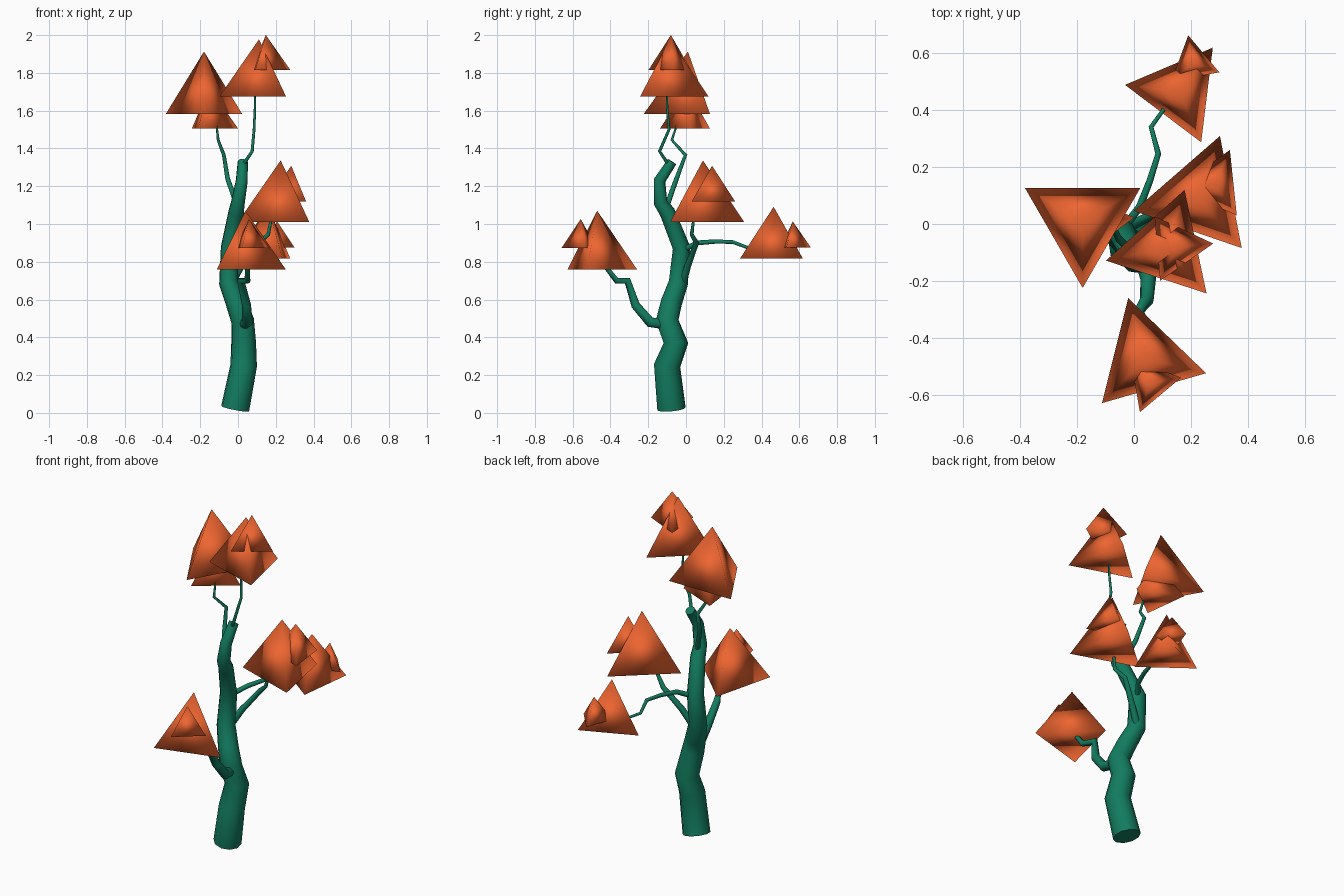
import bpy
from math import radians, cos, sin, sqrt

if "Cube" in bpy.data.objects:
    bpy.data.objects.remove(bpy.data.objects["Cube"])


def material(name, rgb):
    m = bpy.data.materials.new(name)
    m.diffuse_color = (*rgb, 1)
    m.use_nodes = True
    m.node_tree.nodes["Principled BSDF"].inputs["Base Color"].default_value = m.diffuse_color
    return m


bark = material("bark_green", (0.006, 0.2, 0.115))
leaf = material("leaf_orange", (0.85, 0.13, 0.03))


def tube(name, points, r0, r1):
    """Tapered limb through the points, radius r0 at the start, r1 at the end."""
    cu = bpy.data.curves.new(name, 'CURVE')
    cu.dimensions = '3D'
    cu.bevel_depth = 1
    cu.bevel_resolution = 3
    cu.use_fill_caps = True
    sp = cu.splines.new('POLY')
    sp.points.add(len(points) - 1)
    for i, (pt, co) in enumerate(zip(sp.points, points)):
        pt.co = (*co, 1)
        pt.radius = r0 + (r1 - r0) * i / (len(points) - 1)
    sp.use_smooth = True
    ob = bpy.data.objects.new(name, cu)
    bpy.context.collection.objects.link(ob)
    cu.materials.append(bark)


def tetra(name, x, y, z, r, angle):
    """Smooth-shaded regular tetrahedron: base centre, base radius, first corner angle."""
    a = [radians(angle + 120 * i) for i in range(3)]
    verts = [(r * cos(t), r * sin(t), 0) for t in a] + [(0, 0, r * sqrt(2))]
    me = bpy.data.meshes.new(name)
    me.from_pydata(verts, [], [(2, 1, 0), (0, 1, 3), (1, 2, 3), (2, 0, 3)])
    me.polygons.foreach_set("use_smooth", [True] * 4)
    me.materials.append(leaf)
    ob = bpy.data.objects.new(name, me)
    ob.location = (x, y, z)
    bpy.context.collection.objects.link(ob)


# Trunk
tube("trunk", [(-.015, -.077, .022), (.03, -.10, .25), (.03, -.053, .37), (.024, -.10, .49),
               (-.01, -.077, .585), (-.05, -.04, .69), (-.045, -.024, .875), (-.01, -.098, 1.06),
               (0, -.135, 1.115), (.02, -.14, 1.23), (.025, -.074, 1.33)], .076, .027)

# Branches
tube("front_branch", [(.025, -.09, .47), (.05, -.19, .48), (.045, -.267, .57), (.015, -.31, .70),
                      (.05, -.368, .70), (.05, -.43, .78)], .032, .012)
tube("back_branch", [(-.04, -.02, .86), (.02, .06, .90), (.055, .15, .907), (.085, .246, .905),
                     (.06, .34, .87), (.11, .41, .85)], .015, .007)
tube("right_branch", [(-.04, -.02, .68), (.02, .01, .78), (.11, .055, .90), (.16, .03, .945),
                      (.175, .04, 1.02)], .021, .007)
tube("top_left_branch", [(-.005, -.10, 1.10), (-.055, -.05, 1.24), (-.075, -.003, 1.365),
                         (-.105, -.075, 1.445), (-.113, -.05, 1.52)], .015, .005)
tube("top_right_branch", [(.025, -.09, 1.31), (.075, -.14, 1.385), (.085, -.09, 1.5),
                          (.09, -.10, 1.62), (.09, -.10, 1.69)], .010, .005)

# Foliage: a large and a small tetrahedron on each branch
foliage = {
    "front": [(.04, -.47, .76, .219, 106), (.058, -.557, .872, .109, 250)],
    "back": [(.16, .464, .818, .193, 173), (.207, .565, .875, .098, 100)],
    "right": [(.226, .09, 1.01, .231, 71), (.282, .138, 1.12, .133, 66)],
    "top_left": [(-.18, .01, 1.582, .234, 270), (-.152, .004, 1.505, .154, 127)],
    "top_right": [(.111, -.084, 1.675, .214, 72), (.147, -.08, 1.815, .131, 5)],
}
for side, (big, small) in foliage.items():
    tetra(side + "_foliage_large", *big)
    tetra(side + "_foliage_small", *small)
